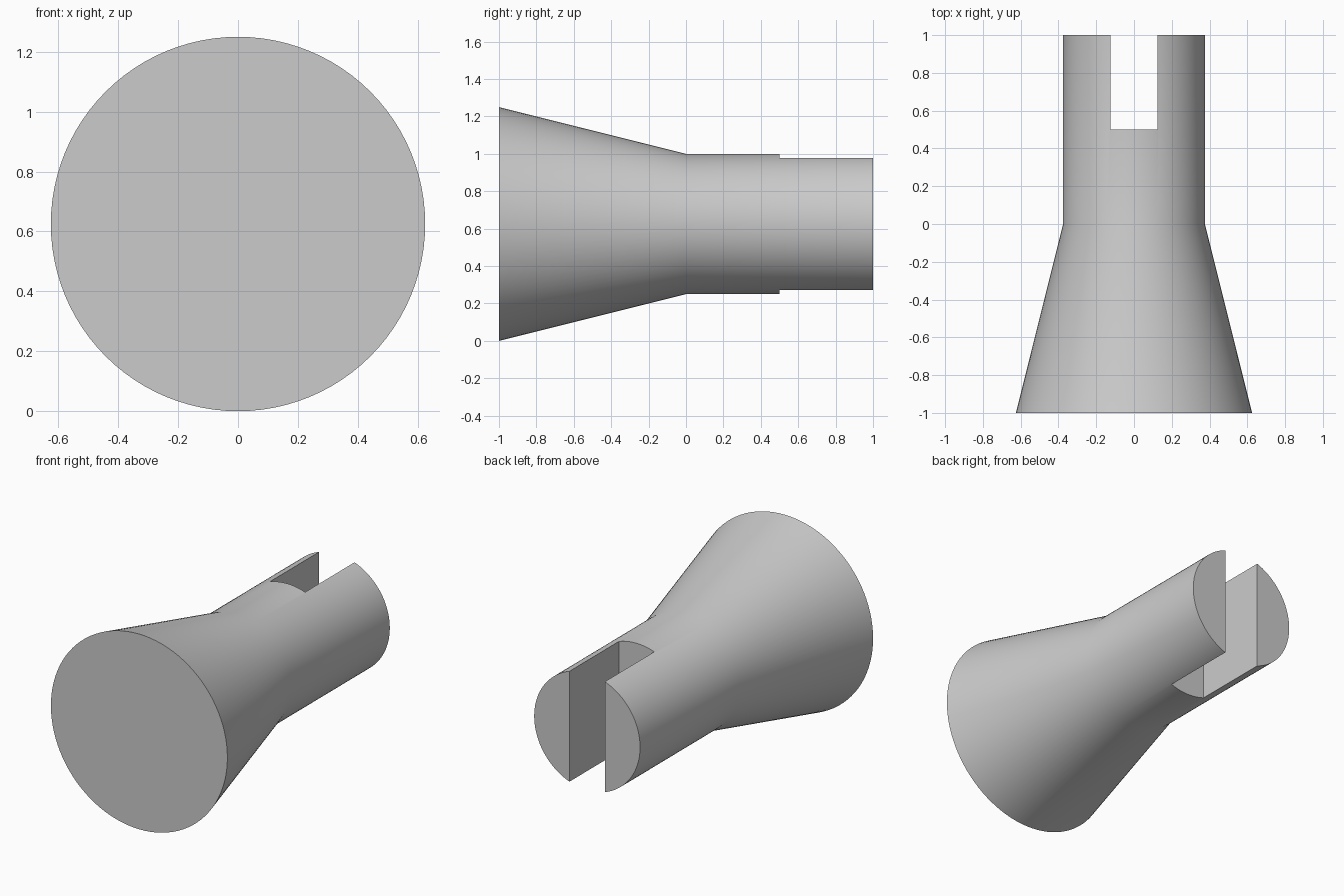
import bpy, bmesh, math
from mathutils import Matrix, Vector

cube = bpy.data.objects.get("Cube")
if cube:
    bpy.data.objects.remove(cube, do_unlink=True)

SIDES = 96
FLARE_R, SHAFT_R = 0.625, 0.375
SLOT_WIDTH, SLOT_START = 0.25, 0.5

grey = bpy.data.materials.new("plain grey")
grey.use_nodes = True
colour = (0.6, 0.6, 0.6, 1)
grey.diffuse_color = colour
grey.node_tree.nodes["Principled BSDF"].inputs["Base Color"].default_value = colour


def make_object(name, bm):
    bmesh.ops.recalc_face_normals(bm, faces=bm.faces)
    mesh = bpy.data.meshes.new(name)
    bm.to_mesh(mesh)
    bm.free()
    mesh.materials.append(grey)
    obj = bpy.data.objects.new(name, mesh)
    bpy.context.collection.objects.link(obj)
    return obj


# Flared body: rings along y, joined by quads and closed by flat caps
bm = bmesh.new()
rings = []
for y, r in [(-1, FLARE_R), (0, SHAFT_R), (1, SHAFT_R)]:
    angles = [2 * math.pi * i / SIDES for i in range(SIDES)]
    rings.append([bm.verts.new((r * math.cos(a), y, FLARE_R + r * math.sin(a)))
                  for a in angles])
for a, b in zip(rings, rings[1:]):
    for i in range(SIDES):
        j = (i + 1) % SIDES
        bm.faces.new((a[i], a[j], b[j], b[i]))
bm.faces.new(rings[0])
bm.faces.new(rings[-1])
body = make_object("flared_slotted_body", bm)

# Slot cutter: a box open past the rear end
bm = bmesh.new()
length = 1.0
centre = Vector((0, SLOT_START + length / 2, FLARE_R))
bmesh.ops.create_cube(bm, size=1, matrix=Matrix.Translation(centre)
                      @ Matrix.Diagonal((SLOT_WIDTH, length, 2, 1)))
cutter = make_object("slot_cutter", bm)
cutter.hide_render = True

# Cut the slot and shade the round surfaces smooth
cut = body.modifiers.new("slot", 'BOOLEAN')
cut.operation = 'DIFFERENCE'
cut.solver = 'EXACT'
cut.object = cutter
for o in bpy.context.selected_objects:
    o.select_set(False)
bpy.context.view_layer.objects.active = body
body.select_set(True)
bpy.ops.object.modifier_apply(modifier=cut.name)
bpy.data.objects.remove(cutter, do_unlink=True)
bpy.ops.object.shade_smooth_by_angle(angle=math.radians(30))
